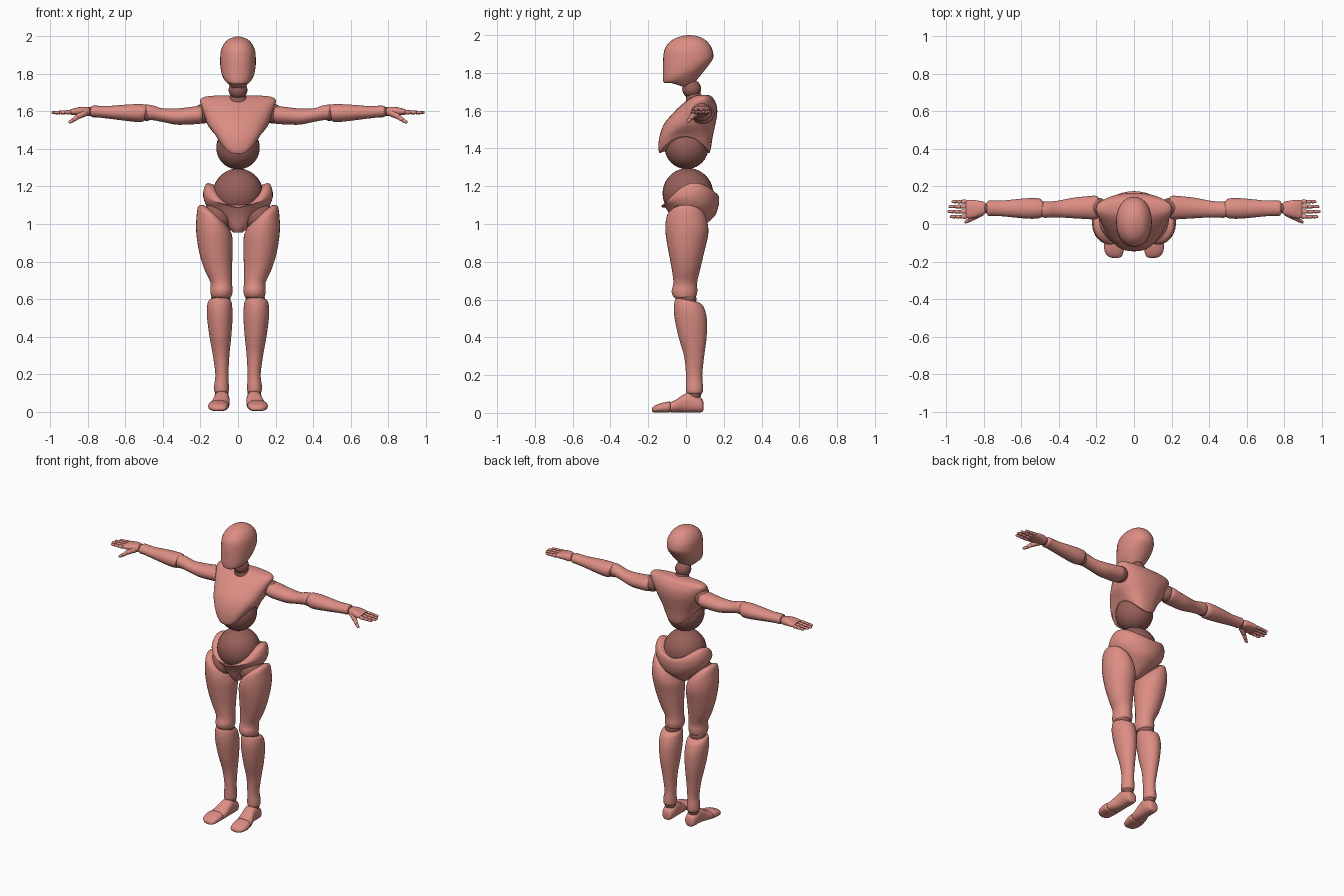
import bpy, math
from mathutils import Vector


def material(name, rgb):
    m = bpy.data.materials.new(name)
    m.diffuse_color = (*rgb, 1)
    return m


SHELL = material("salmon_shell", (0.72, 0.27, 0.23))
JOINT = material("dark_joint", (0.31, 0.115, 0.10))
ORDER = {"x": (2, 0, 1), "y": (0, 2, 1), "z": (0, 1, 2)}


def finish(name, verts, faces, mat, mirror):
    me = bpy.data.meshes.new(name)
    me.from_pydata(verts, [], faces)
    me.materials.append(mat)
    ob = bpy.data.objects.new(name, me)
    bpy.context.collection.objects.link(ob)
    # consistent outward normals
    import bmesh
    bm = bmesh.new()
    bm.from_mesh(me)
    bmesh.ops.recalc_face_normals(bm, faces=bm.faces)
    bm.to_mesh(me)
    bm.free()
    bpy.ops.object.select_all(action="DESELECT")
    ob.select_set(True)
    bpy.context.view_layer.objects.active = ob
    bpy.ops.object.shade_smooth_by_angle(angle=math.radians(45))
    if mirror:
        mod = ob.modifiers.new("mirror", "MIRROR")
        mod.use_clip = False
        mod.use_mirror_merge = False
    return ob


def loft(name, sections, axis="z", n=2.0, sides=32, steps=4, mirror=False, mat=SHELL):
    """Section: position, centre a, centre b, radius a, radius b, tilt a, tilt b, arch."""
    s = [tuple(q) + (0,) * (8 - len(q)) for q in sections]
    rows = []
    for i in range(len(s) - 1):
        p0, p1, p2, p3 = s[max(i - 1, 0)], s[i], s[i + 1], s[min(i + 2, len(s) - 1)]
        for k in range(steps):
            t = k / steps
            rows.append([0.5 * (2 * b + (c - a) * t + (2 * a - 5 * b + 4 * c - d) * t * t
                                + (3 * b - a - 3 * c + d) * t ** 3)
                         for a, b, c, d in zip(p0, p1, p2, p3)])
    rows.append(s[-1])
    o = ORDER[axis]

    def place(a, b, t):
        p = (a, b, t)
        # x axis: a is y, b is z; y axis: a is x, b is z
        return tuple(p[j] for j in o)

    verts, faces = [], []
    for t, ca, cb, ra, rb, ta, tb, arch in rows:
        for j in range(sides):
            th = 2 * math.pi * j / sides
            c, d = math.cos(th), math.sin(th)
            da = ra * math.copysign(abs(c) ** (2 / n), c)
            db = rb * math.copysign(abs(d) ** (2 / n), d)
            verts.append(place(ca + da, cb + db,
                               t + ta * da + tb * db + arch * math.cos(2 * th)))
    for i in range(len(rows) - 1):
        for j in range(sides):
            k = (j + 1) % sides
            faces.append((i * sides + j, i * sides + k,
                          (i + 1) * sides + k, (i + 1) * sides + j))
    for i in (0, len(rows) - 1):
        verts.append(place(rows[i][1], rows[i][2], rows[i][0]))
        for j in range(sides):
            faces.append((i * sides + j, i * sides + (j + 1) % sides, len(verts) - 1))
    return finish(name, verts, faces, mat, mirror)


def capsule(name, p, q, r0, r1, mirror=True, mat=SHELL, sides=16, rings=5):
    """Rounded rod from p to q; a ball when p equals q."""
    p, q = Vector(p), Vector(q)
    d = (q - p).normalized() if (q - p).length > 1e-6 else Vector((0, 0, 1))
    u = d.orthogonal().normalized()
    v = d.cross(u)
    prof = [(p, r0, -math.pi / 2 + math.pi / 2 * i / rings) for i in range(1, rings + 1)]
    prof += [(q, r1, math.pi / 2 * i / rings) for i in range(0 if p != q else 1, rings)]
    verts = [tuple(c + d * r * math.sin(e) + (u * math.cos(a) + v * math.sin(a)) * r * math.cos(e))
             for c, r, e in prof for a in (2 * math.pi * j / sides for j in range(sides))]
    m = len(prof)
    faces = [(i * sides + j, i * sides + (j + 1) % sides,
              (i + 1) * sides + (j + 1) % sides, (i + 1) * sides + j)
             for i in range(m - 1) for j in range(sides)]
    verts += [tuple(p - d * r0), tuple(q + d * r1)]
    for i, tip in ((0, m * sides), (m - 1, m * sides + 1)):
        faces += [(i * sides + j, i * sides + (j + 1) % sides, tip) for j in range(sides)]
    return finish(name, verts, faces, mat, mirror)


def ball(name, c, r, mirror=True):
    return capsule(name, c, c, r, r, mirror, JOINT, 32, 10)


# Head and neck
loft("head", [(1.733, 0, -.035, .03, .04, 0, -.35), (1.742, 0, -.033, .048, .062, 0, -.1),
              (1.765, 0, -.02, .068, .095, 0, .2), (1.80, 0, -.004, .086, .118, 0, .28),
              (1.84, 0, .007, .094, .129, 0, .18), (1.88, 0, .012, .095, .133, 0, .05),
              (1.925, 0, .013, .091, .126), (1.962, 0, .014, .074, .102),
              (1.985, 0, .016, .05, .068), (1.997, 0, .018, .022, .03),
              (2.0, 0, .02, .002, .002)], n=2.15)
ball("neck_ball", (0, .03, 1.715), .05, False)
loft("neck_base", [(1.65, 0, .055, .06, .055), (1.675, 0, .045, .045, .045),
                   (1.695, 0, .038, .036, .036)], mat=JOINT)

# Torso
loft("chest", [(1.42, 0, -.008, .114, .132, 0, 0, .045), (1.44, 0, -.007, .124, .139, 0, 0, .04),
               (1.48, 0, .0, .142, .141, 0, 0, .02), (1.53, 0, .02, .163, .136),
               (1.58, 0, .045, .18, .12), (1.625, 0, .066, .195, .097),
               (1.66, 0, .08, .202, .068), (1.678, 0, .086, .18, .045),
               (1.684, 0, .088, .13, .025)], n=2.35, sides=40)
ball("waist_upper_ball", (0, .003, 1.407), .116, False)
ball("waist_lower_ball", (0, .01, 1.162), .134, False)
loft("pelvis", [(.955, 0, .0, .025, .035), (.985, 0, .015, .06, .07), (1.04, 0, .035, .115, .115),
                (1.09, 0, .03, .163, .141), (1.125, 0, .025, .184, .15, 0, .08, .012),
                (1.15, 0, .022, .184, .151, 0, .18, .03), (1.168, 0, .02, .168, .143, 0, .25, .045),
                (1.165, 0, .018, .14, .128, 0, .25, .045)], sides=40)

# Arms
ball("shoulder_ball", (.19, .087, 1.587), .052)
loft("upper_arm", [(.185, .088, 1.583, .04, .036), (.2, .088, 1.583, .062, .048),
                   (.26, .087, 1.577, .06, .046), (.33, .085, 1.573, .054, .043),
                   (.4, .08, 1.58, .045, .036), (.45, .077, 1.592, .043, .039),
                   (.482, .076, 1.596, .042, .041, 0, .15), (.492, .076, 1.596, .03, .03, 0, .15)],
     "x", mirror=True)
ball("elbow_ball", (.488, .078, 1.592), .042)
loft("forearm", [(.488, .082, 1.591, .03, .032, 0, -.2), (.5, .083, 1.591, .051, .046, 0, -.2),
                 (.55, .083, 1.592, .055, .047), (.62, .083, 1.594, .05, .041),
                 (.7, .083, 1.596, .042, .033), (.755, .084, 1.6, .04, .031),
                 (.777, .084, 1.6, .04, .03), (.787, .084, 1.6, .026, .02)], "x", mirror=True)
ball("wrist_ball", (.788, .084, 1.6), .025)

# Hands
loft("palm", [(.79, .084, 1.6, .025, .017), (.802, .084, 1.6, .035, .024),
              (.84, .081, 1.601, .045, .023), (.875, .079, 1.599, .049, .018),
              (.897, .079, 1.597, .046, .013)], "x", n=2.5, sides=24, mirror=True)
for label, y, tip in (("little", .119, .972), ("ring", .093, .988),
                      ("middle", .066, .994), ("index", .039, .982)):
    a = .895
    step = (tip - a) / 3
    for k in range(3):
        r = .0115 - .0012 * k
        capsule(f"{label}_finger_{k + 1}", (a + step * k + .005, y, 1.596 - .001 * k),
                (a + step * (k + 1) - .007, y, 1.596 - .001 * k), r, r - .001, sides=10, rings=3)
capsule("thumb_base", (.82, .058, 1.592), (.855, .035, 1.572), .02, .014)
capsule("thumb_middle", (.862, .031, 1.567), (.876, .022, 1.556), .013, .011, sides=10)
capsule("thumb_tip", (.884, .018, 1.551), (.897, .011, 1.543), .011, .008, sides=10)

# Legs
ball("hip_ball", (.112, .002, 1.035), .083)
loft("thigh", [(.603, .09, -.005, .04, .042), (.615, .089, -.007, .054, .06),
               (.645, .088, -.008, .059, .068), (.69, .09, -.004, .058, .063),
               (.76, .106, 0, .074, .075), (.85, .118, .002, .089, .094),
               (.94, .126, .005, .097, .112, .2), (1.0, .13, .003, .091, .112, .45),
               (1.04, .131, 0, .08, .099, .7), (1.056, .125, 0, .055, .07, .8)], mirror=True)
ball("knee_ball", (.092, .004, .603), .051)
loft("shin", [(.098, .088, .045, .026, .03), (.108, .088, .045, .038, .043),
              (.14, .088, .045, .039, .045), (.2, .086, .043, .035, .043),
              (.3, .09, .043, .044, .053), (.4, .094, .035, .058, .074),
              (.5, .097, .025, .068, .085), (.56, .098, .015, .067, .079),
              (.59, .097, .012, .06, .068, 0, -.2), (.598, .096, .012, .045, .05, 0, -.2)],
     mirror=True)

# Feet
ball("ankle_ball", (.087, .045, .1), .036)
loft("foot", [(.092, .086, .036, .02, .022), (.083, .086, .04, .034, .036),
              (.05, .086, .05, .041, .047), (.015, .087, .056, .042, .053),
              (-.02, .09, .048, .045, .045), (-.055, .097, .036, .05, .033),
              (-.078, .101, .031, .051, .028), (-.084, .102, .031, .04, .022)],
     "y", n=2.4, mirror=True)
loft("toes", [(-.082, .102, .03, .042, .022), (-.09, .103, .031, .053, .029),
              (-.13, .106, .027, .053, .025), (-.158, .105, .022, .046, .02),
              (-.174, .101, .018, .034, .014), (-.18, .1, .016, .018, .008)],
     "y", n=2.5, mirror=True)
